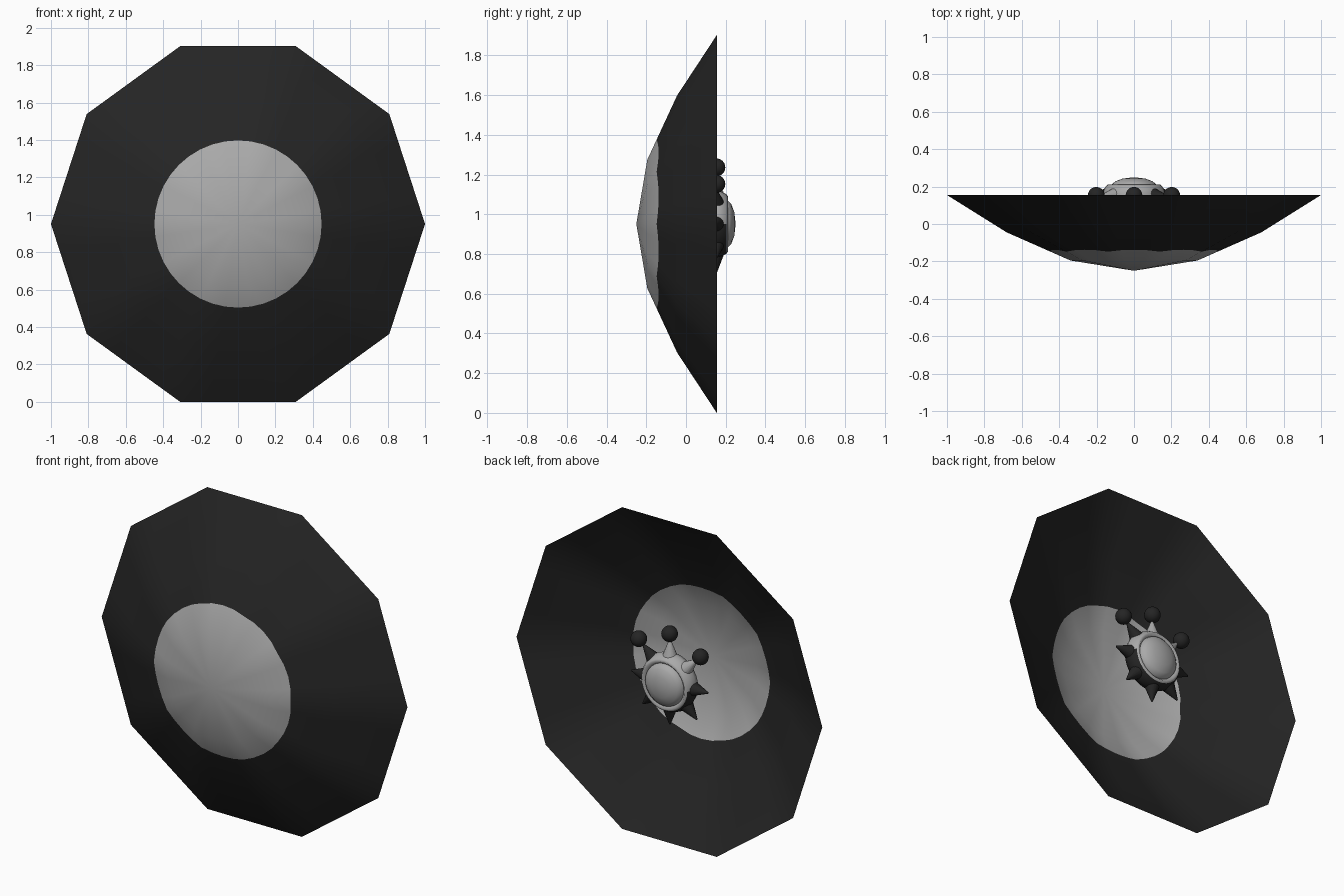
import bpy, bmesh, math
from mathutils import Vector, Matrix

if "Cube" in bpy.data.objects:
    bpy.data.objects.remove(bpy.data.objects["Cube"])

CZ = 0.951  # height of the dish axis


def material(name, v):
    m = bpy.data.materials.new(name)
    m.diffuse_color = (v, v, v, 1)
    m.use_nodes = True
    m.node_tree.nodes["Principled BSDF"].inputs["Base Color"].default_value = m.diffuse_color
    return m


DARK = material("charcoal", 0.018)
GREY = material("light grey", 0.40)


def finish(name, bm, mats, rule=None):
    bmesh.ops.remove_doubles(bm, verts=bm.verts, dist=1e-5)
    bmesh.ops.recalc_face_normals(bm, faces=bm.faces)
    me = bpy.data.meshes.new(name)
    for f in bm.faces:
        f.smooth = True
        if rule:
            f.material_index = rule(f.calc_center_median())
    bm.to_mesh(me)
    bm.free()
    for m in mats:
        me.materials.append(m)
    ob = bpy.data.objects.new(name, me)
    bpy.context.collection.objects.link(ob)
    ob.location.z = CZ
    return ob


def lathe(rings, segs):
    """rings: functions angle -> (radius, y), revolved about the y axis."""
    bm = bmesh.new()
    rows = []
    for ring in rings:
        row = []
        for i in range(segs):
            a = 2 * math.pi * i / segs
            r, y = ring(a)
            row.append(bm.verts.new((r * math.cos(a), y, r * math.sin(a))))
        rows.append(row)
    for p, q in zip(rows, rows[1:]):
        for i in range(segs):
            j = (i + 1) % segs
            bm.faces.new((p[i], p[j], q[j], q[i]))
    bmesh.ops.dissolve_degenerate(bm, dist=1e-5, edges=bm.edges)
    return bm


def fixed(points):
    return [lambda a, p=p: p for p in points]


# Ten-sided dish, with a round painted centre
def deca(a):
    step = math.pi / 5
    return math.cos(step / 2) / math.cos(a % step - step / 2)


def dish_ring(r, y):
    return lambda a: (r * deca(a), y)


def paint_edge(a):
    d = 0.447 / deca(a)
    return 0.447, -0.195 + (d - 0.34) / (0.68 - 0.34) * 0.15


rings = [dish_ring(0, -0.25), dish_ring(0.34, -0.195), paint_edge,
         dish_ring(0.68, -0.045), dish_ring(1.0, 0.155)]
finish("dish", lathe(rings, 40), [GREY, DARK],
       lambda c: 0 if math.hypot(c.x, c.z) < 0.447 and c.y < -0.13 else 1)

# Floating receiver body: grey upper half and lip, dark lower half and back
body = [(0, 0.06), (0.10, 0.075), (0.16, 0.115), (0.172, 0.15), (0.163, 0.18),
        (0.15, 0.203), (0.138, 0.212), (0.122, 0.195)]
finish("receiver_body", lathe(fixed(body), 32), [GREY, DARK],
       lambda c: 0 if c.y > 0.195 or (c.z > 0.0 and c.y > 0.13) else 1)

# Domed lens
lens = [(0.125, 0.19), (0.12, 0.21), (0.10, 0.228), (0.06, 0.243), (0, 0.25)]
finish("lens_dome", lathe(fixed(lens), 32), [GREY])

# Eight spikes around the receiver, the upper three tipped with balls
for k in range(8):
    a = k * math.pi / 4
    d = Vector((math.cos(a), 0, math.sin(a)))
    rot = d.to_track_quat('Z', 'Y').to_matrix().to_4x4()
    bm = bmesh.new()
    bmesh.ops.create_cone(bm, cap_ends=True, segments=16, radius1=0.05,
                          radius2=0.004, depth=0.12,
                          matrix=Matrix.Translation(d * 0.19 + Vector((0, 0.15, 0))) @ rot)
    ob = finish(f"spike_{k}", bm, [GREY if k in (2, 3) else DARK])
    ob.data.set_sharp_from_angle(angle=math.radians(40))
    if k in (1, 2, 3):
        bm = bmesh.new()
        bmesh.ops.create_uvsphere(bm, u_segments=20, v_segments=12, radius=0.045,
                                  matrix=Matrix.Translation(d * 0.285 + Vector((0, 0.153, 0))))
        finish(f"tip_ball_{k}", bm, [DARK])
